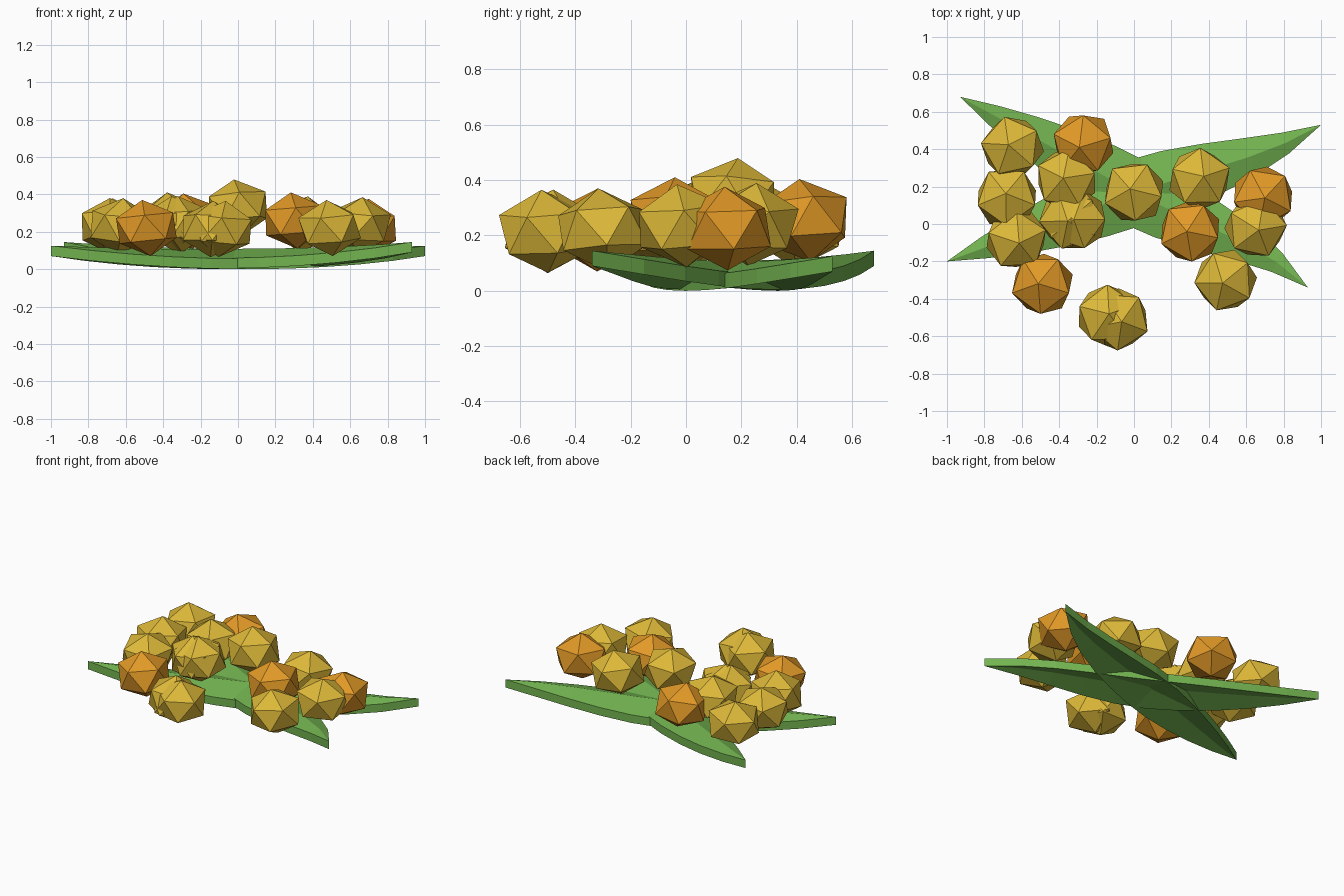
import bpy, bmesh, math, random
from mathutils import Vector, Matrix

random.seed(4)
cube = bpy.data.objects.get("Cube")
if cube:
    bpy.data.objects.remove(cube, do_unlink=True)


def material(name, rgb):
    mat = bpy.data.materials.new(name)
    mat.use_nodes = True
    mat.diffuse_color = (*rgb, 1)
    mat.node_tree.nodes["Principled BSDF"].inputs["Base Color"].default_value = (*rgb, 1)
    return mat


GREEN = material("leaf green", (0.17, 0.45, 0.08))
YELLOW = material("berry yellow", (0.72, 0.48, 0.04))
ORANGE = material("berry orange", (0.76, 0.32, 0.02))


def add_object(name, bm, mat):
    bmesh.ops.recalc_face_normals(bm, faces=bm.faces)
    mesh = bpy.data.meshes.new(name)
    bm.to_mesh(mesh)
    bm.free()
    mesh.materials.append(mat)
    bpy.context.collection.objects.link(bpy.data.objects.new(name, mesh))


def leaf(name, start, end, base, rise, bend, thick=0.055, steps=10):
    """Pointed, upturned leaf with a raised middle ridge and vertical rims."""
    bm = bmesh.new()
    start, end = Vector(start), Vector(end)
    along = (end - start).normalized()
    side = Vector((-along.y, along.x))
    rows = []
    for i in range(steps + 1):
        t = 2 * i / steps - 1
        width = 0.178 * (1 - abs(t) ** 1.8)
        forward = max(t, 0)
        middle = start.lerp(end, i / steps) + side * bend * 6.75 * forward ** 2 * (1 - forward)
        z = base + rise * t * t + thick
        ridge = 0.05 * (1 - t * t)
        if width < 1e-4:
            rows.append([bm.verts.new((*middle, z))] * 3)
        else:
            rows.append([bm.verts.new((*(middle + side * width * s), z + ridge * (1 - abs(s))))
                         for s in (-1, 0, 1)])
    for a, b in zip(rows, rows[1:]):
        for k in range(2):
            bm.faces.new(dict.fromkeys((a[k], b[k], b[k + 1], a[k + 1])))
    # Underside and rim
    extruded = bmesh.ops.extrude_face_region(bm, geom=bm.faces[:], use_keep_orig=True)
    lower = [v for v in extruded["geom"] if isinstance(v, bmesh.types.BMVert)]
    bmesh.ops.translate(bm, verts=lower, vec=(0, 0, -thick))
    add_object(name, bm, GREEN)


def berry(name, centre, mat, spin):
    """Slightly flattened icosahedron with a small lean."""
    bm = bmesh.new()
    bmesh.ops.create_icosphere(bm, subdivisions=1, radius=0.18)
    lean = [Matrix.Rotation(random.uniform(-0.15, 0.15), 4, axis) for axis in "XY"]
    bm.transform(Matrix.Translation(centre) @ Matrix.Diagonal((1, 1, 0.84, 1))
                 @ lean[0] @ lean[1] @ Matrix.Rotation(math.radians(spin), 4, "Z"))
    add_object(name, bm, mat)


# Crossed leaves
leaf("leaf_rising_left", (-1, -0.2), (1, 0.53), 0, 0.07, -0.03)
leaf("leaf_rising_right", (-0.93, 0.68), (0.93, -0.34), 0.004, 0.086, 0.045)

# Berries: centre and spin
yellow_berries = [
    ((-0.65, 0.41, 0.23), 30), ((-0.36, 0.24, 0.26), 10), ((-0.68, 0.14, 0.23), 54),
    ((-0.63, -0.08, 0.23), 20), ((-0.34, 0.03, 0.24), 40), ((-0.31, 0.025, 0.24), 0),
    ((0, 0.17, 0.33), 60), ((0.35, 0.24, 0.24), 20), ((0.65, -0.015, 0.235), 5),
    ((0.49, -0.3, 0.22), 39), ((-0.14, -0.49, 0.215), 20), ((-0.085, -0.51, 0.215), 50),
]
orange_berries = [
    ((-0.27, 0.43, 0.255), 15), ((0.69, 0.145, 0.225), 45),
    ((0.3, -0.04, 0.26), 60), ((-0.49, -0.32, 0.22), 54),
]
for label, mat, berries in (("yellow", YELLOW, yellow_berries), ("orange", ORANGE, orange_berries)):
    for i, (centre, spin) in enumerate(berries, 1):
        berry(f"{label}_berry_{i}", centre, mat, spin)
